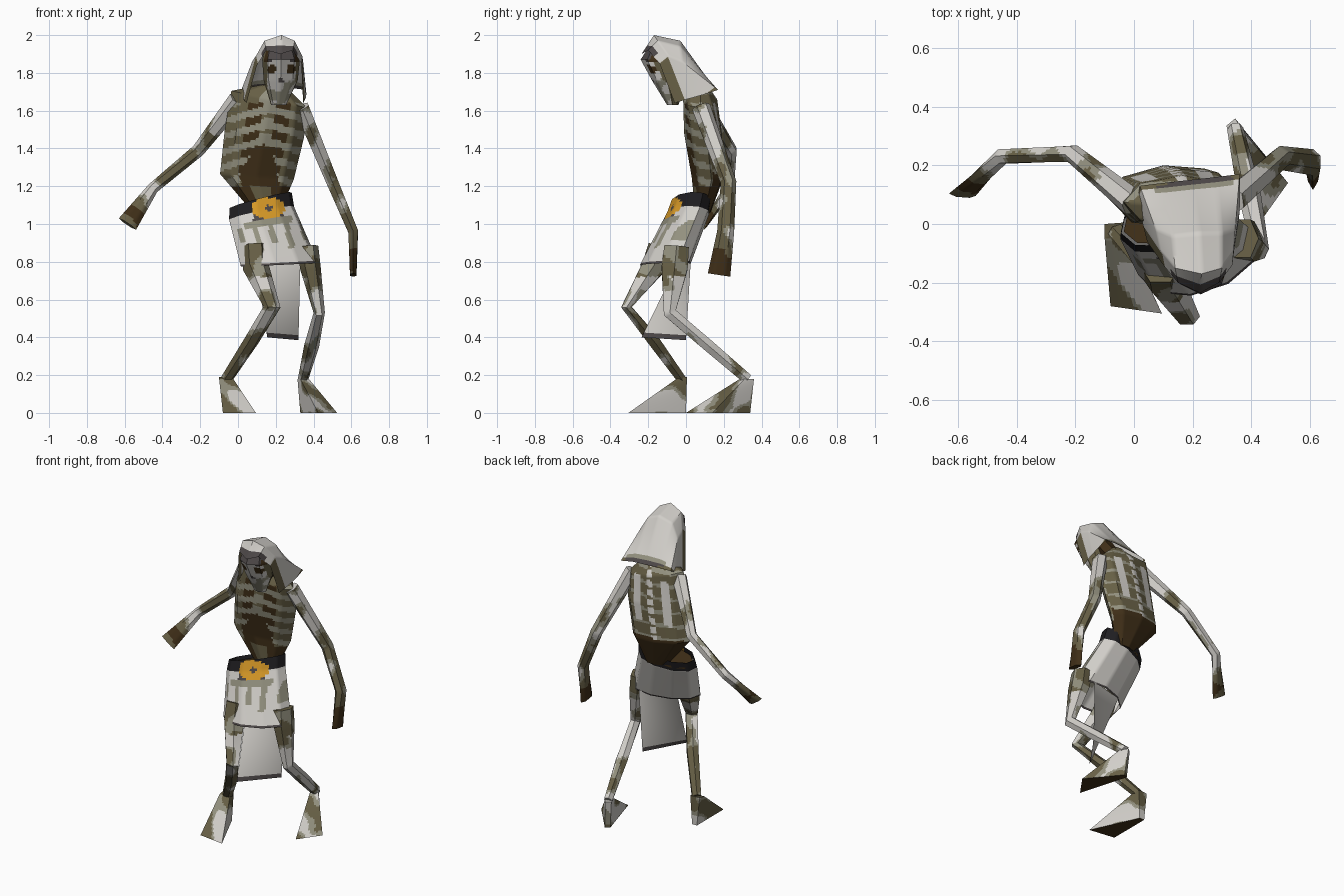
import bpy, bmesh, math
from mathutils import Vector, noise

if "Cube" in bpy.data.objects:
    bpy.data.objects.remove(bpy.data.objects["Cube"])

CELL = 0.014
PALE, MID, OLIVE, BROWN, BLACK, GOLD, SLATE = range(7)
COLOURS = [("pale cloth", (.64, .62, .585)), ("weathered bone", (.29, .28, .21)),
           ("olive decay", (.135, .115, .06)), ("dark brown", (.05, .028, .009)),
           ("belt black", (.014, .013, .015)), ("buckle gold", (.68, .32, .02)),
           ("slate trim", (.075, .065, .065))]
MATS = []
for label, rgb in COLOURS:
    m = bpy.data.materials.new(label)
    m.use_nodes = True
    m.diffuse_color = (*rgb, 1)
    m.node_tree.nodes["Principled BSDF"].inputs["Base Color"].default_value = (*rgb, 1)
    m.node_tree.nodes["Principled BSDF"].inputs["Roughness"].default_value = .9
    MATS.append(m)


def ring(c, w, d, n=8):
    """Ellipse of points; w points to the left, d to the back."""
    c, w, d = Vector(c), Vector(w), Vector(d)
    return [c + w * math.cos(math.tau * i / n) + d * math.sin(math.tau * i / n) for i in range(n)]


def loft(name, rings, rule, closed=True, caps=True):
    """Skin rings with a fine flat grid; rule(point, around, along) picks the colour."""
    rings = [[Vector(p) for p in r] for r in rings]
    n = len(rings[0])
    sides = n if closed else n - 1
    around = []
    for i in range(sides):
        length = max((r[(i + 1) % n] - r[i]).length for r in rings)
        t = max(1, round(length / CELL))
        around += [(i, k / t) for k in range(t)]
    if not closed:
        around.append((sides - 1, 1.0))
    along = []
    for j in range(len(rings) - 1):
        s = max(1, round(max((a - b).length for a, b in zip(rings[j], rings[j + 1])) / CELL))
        along += [(j, k / s) for k in range(s)]
    along.append((len(rings) - 2, 1.0))
    bm = bmesh.new()
    grid = []
    for j, f in along:
        row = []
        for i, g in around:
            a = rings[j][i].lerp(rings[j][(i + 1) % n], g)
            b = rings[j + 1][i].lerp(rings[j + 1][(i + 1) % n], g)
            row.append(bm.verts.new(a.lerp(b, f)))
        grid.append(row)
    count = len(around)
    for r in range(len(grid) - 1):
        for q in range(count if closed else count - 1):
            e = (q + 1) % count
            face = bm.faces.new((grid[r][q], grid[r][e], grid[r + 1][e], grid[r + 1][q]))
            i, g = around[q]
            j, f = along[r]
            face.material_index = rule(face.calc_center_median(), (i + g) / sides, j + f)
    if closed and caps:
        for row, v in ((grid[0], 0), (grid[-1], len(rings) - 1)):
            face = bm.faces.new(row)
            face.material_index = rule(face.calc_center_median(), .5, v)
    bmesh.ops.recalc_face_normals(bm, faces=bm.faces)
    me = bpy.data.meshes.new(name)
    bm.to_mesh(me)
    bm.free()
    for m in MATS:
        me.materials.append(m)
    me.polygons.foreach_set("use_smooth", [True] * len(me.polygons))
    me.set_sharp_from_angle(angle=math.radians(40))
    ob = bpy.data.objects.new(name, me)
    bpy.context.collection.objects.link(ob)
    return ob


def tube(name, path, wide, rule, n=6):
    """Limb through (centre, half width, half depth) stations."""
    pts = [Vector(p[0]) for p in path]
    rings = []
    for k, (c, w, d) in enumerate(path):
        t = (pts[min(k + 1, len(pts) - 1)] - pts[max(k - 1, 0)]).normalized()
        x = Vector(wide)
        x = (x - t * x.dot(t)).normalized()
        rings.append(ring(c, x * w, t.cross(x) * d, n))
    return loft(name, rings, rule)


def patches(p, bias=0.0):
    k = noise.noise(p * 8) + bias
    return OLIVE if k > .2 else MID if k > .02 else PALE


# Rib cage and waist
def torso_colour(p, a, v):
    c, s = math.cos(math.tau * a), math.sin(math.tau * a)
    side = abs(c)
    if s < 0.1:
        if p.z < 1.2:
            return OLIVE if side < .35 else BROWN
        if p.z < 1.22 + .2 * (1 - (c / .6) ** 2):
            return BROWN
        if side < .16 and 1.4 < p.z < 1.64:
            return MID if math.sin(p.z * 75) > -.7 else OLIVE
        if p.z > 1.64:
            return OLIVE if side > .3 else MID
        return MID if math.sin((p.z + .06 * side) * 75) > .15 else (BROWN if side < .55 else OLIVE)
    if p.z < 1.27:
        return BROWN
    if side < .13:
        return PALE if math.sin(p.z * 110) > -.6 else OLIVE
    if .35 < side < .65 and 1.36 < p.z < 1.64:
        return PALE
    return MID if math.sin(p.z * 75) > .7 else OLIVE


loft("torso", [ring((.19, .07, 1.74), (.05, .01, 0), (0, .04, 0)),
               ring((.165, .075, 1.66), (.2, 0, -.045), (0, .09, 0)),
               ring((.14, .09, 1.48), (.21, .02, -.02), (0, .1, 0)),
               ring((.1, .115, 1.25), (.195, .02, -.015), (0, .085, 0)),
               ring((.15, .09, 1.06), (.07, .01, 0), (0, .04, 0))], torso_colour)
tube("neck", [((.19, .08, 1.66), .06, .05), ((.22, -.02, 1.8), .06, .05)], (1, 0, 0),
     lambda p, a, v: BROWN)


# Skull with brow, eye sockets and jaw
def face_colour(p, a, v):
    if math.sin(math.tau * a) > -.25:
        return OLIVE
    off = abs(p.x - .23)
    if 1.875 - off * .25 < p.z < 1.935 - off * .25:
        return BROWN if off > .07 else SLATE
    if (off - .05) ** 2 + (p.z - 1.82) ** 2 < .024 ** 2:
        return BROWN
    if off < .012 and 1.75 < p.z < 1.775:
        return SLATE
    if off > .075:
        return OLIVE
    return MID if noise.noise(p * 14) > .05 else PALE


loft("skull", [ring((.225, -.12, 1.95), (.075, 0, 0), (0, .07, 0)),
               ring((.228, -.12, 1.87), (.1, 0, 0), (0, .12, 0)),
               ring((.226, -.09, 1.76), (.09, 0, 0), (0, .09, 0)),
               ring((.215, -.07, 1.63), (.04, 0, 0), (0, .03, 0))], face_colour)


# Draped hood, from the brow rim to the back rim
def hood_colour(p, a, v):
    if v > 2.9:
        return SLATE if noise.noise(p * 12) > -.1 else OLIVE
    if v > 2.8:
        return MID if noise.noise(p * 12) > 0 else PALE
    if v < .35 and abs(a - .5) < .25:
        return SLATE
    if v < .8 and abs(a - .5) > .33:
        return OLIVE
    return PALE


loft("hood", [
    [(.045, -.06, 1.64), (.10, -.14, 1.84), (.15, -.2, 1.92), (.225, -.235, 1.9),
     (.29, -.2, 1.92), (.335, -.14, 1.85), (.345, -.06, 1.64)],
    [(.03, 0, 1.66), (.09, -.09, 1.88), (.14, -.15, 1.97), (.23, -.17, 2),
     (.3, -.15, 1.97), (.34, -.09, 1.89), (.355, 0, 1.66)],
    [(.02, .04, 1.67), (.075, -.02, 1.86), (.13, -.04, 1.94), (.22, -.03, 1.97),
     (.3, -.03, 1.94), (.345, -.02, 1.86), (.36, .04, 1.67)],
    [(.015, .1, 1.70), (.02, .13, 1.715), (.1, .14, 1.72), (.19, .15, 1.72),
     (.28, .16, 1.72), (.36, .17, 1.71), (.362, .11, 1.69)]], hood_colour, closed=False)


# Belted skirt with painted buckle and drips
def skirt_colour(p, a, v):
    front = math.sin(math.tau * a) < 0
    dx, dz = (p.x - .16) / .09, (p.z - 1.085) / .055
    if front and dx * dx + dz * dz < 1:
        return SLATE if dx * dx + dz * dz < .06 else GOLD
    if v < 1:
        return BLACK
    if v > 1.94:
        return SLATE
    if front:
        lane = (p.x - .03 - (1.05 - p.z) * .25) / .085
        reach = 1.72 - .14 * (int(lane) % 2) if lane > 0 else 1.5
        if v < 1.14:
            return SLATE if abs(dx) < .9 else PALE
        if v < 1.26 and abs(dx) < 1.4:
            return MID
        if 1.2 < v < reach and abs(lane % 1 - .5) < .15 + .08 * (v - 1):
            return MID
    return PALE


loft("skirt", [ring((.12, .03, 1.125), (.165, .06, .04), (-.03, .09, -.02), 10),
               ring((.125, .012, 1.058), (.172, .062, .033), (-.03, .095, -.02), 10),
               ring((.22, -.11, .785), (.205, .065, .01), (-.04, .12, 0), 10)],
     skirt_colour, caps=False)
loft("waist_lining", [ring((.12, .03, 1.10), (.155, .056, .036), (-.028, .084, -.02), 10),
                      ring((.12, .03, 1.08), (.15, .05, .036), (-.028, .08, -.02), 10)],
     lambda p, a, v: BROWN)
loft("back_flap", [[(.09, -.04, .80), (.33, .025, .80)],
                   [(.155, -.235, .40), (.32, 0, .385)]],
     lambda p, a, v: SLATE if v > .93 else PALE, closed=False)


# Arms ending in flat hands
def arm_colour(p, a, v):
    if v > 2.4:
        return BROWN if noise.noise(p * 9) > .1 else OLIVE
    if v > 1.7:
        return patches(p, .15)
    return patches(p, -.12 if p.y < .15 else .08)


tube("right_arm", [((0, .07, 1.66), .05, .045), ((-.21, .24, 1.39), .035, .032),
                   ((-.45, .23, 1.19), .03, .028), ((-.585, .1, 1.0), .055, .012)],
     (.9, 0, -.45), arm_colour)
tube("left_arm", [((.335, .08, 1.62), .05, .045), ((.5, .225, 1.22), .042, .036),
                  ((.61, .21, .96), .045, .03), ((.61, .175, .73), .06, .02)],
     (0, 1, 0), arm_colour)


# Legs
def leg_colour(p, a, v):
    if p.z > .72:
        return OLIVE if noise.noise(p * 7) > -.2 else MID
    return patches(p, .12 if p.y > -.15 else .0)


tube("right_leg", [((.09, -.14, .88), .07, .07), ((.095, -.175, .77), .07, .07),
                   ((.18, -.315, .56), .045, .032), ((.07, -.17, .38), .04, .036),
                   ((-.06, -.025, .18), .032, .028)], (1, 0, 0), leg_colour)
tube("left_leg", [((.37, -.05, .88), .055, .075), ((.383, -.06, .77), .055, .08),
                  ((.43, -.085, .53), .03, .04), ((.39, .12, .355), .04, .036),
                  ((.345, .325, .18), .028, .032)], (1, 0, 0), leg_colour)


# Wedge feet
def foot_colour(p, a, v):
    return BROWN if p.z < .002 else patches(p, .12)


loft("right_foot", [[(-.1, .0, .19), (-.035, .005, .19), (-.025, -.05, .18), (-.1, -.05, .18)],
                    [(-.08, 0, 0), (-.045, 0, 0), (.095, -.305, 0), (-.08, -.28, 0)]], foot_colour)
loft("left_foot", [[(.315, .335, .18), (.345, .36, .18), (.375, .31, .18), (.33, .285, .18)],
                   [(.33, .325, 0), (.36, .34, 0), (.525, .14, 0), (.425, 0, 0)]], foot_colour)
